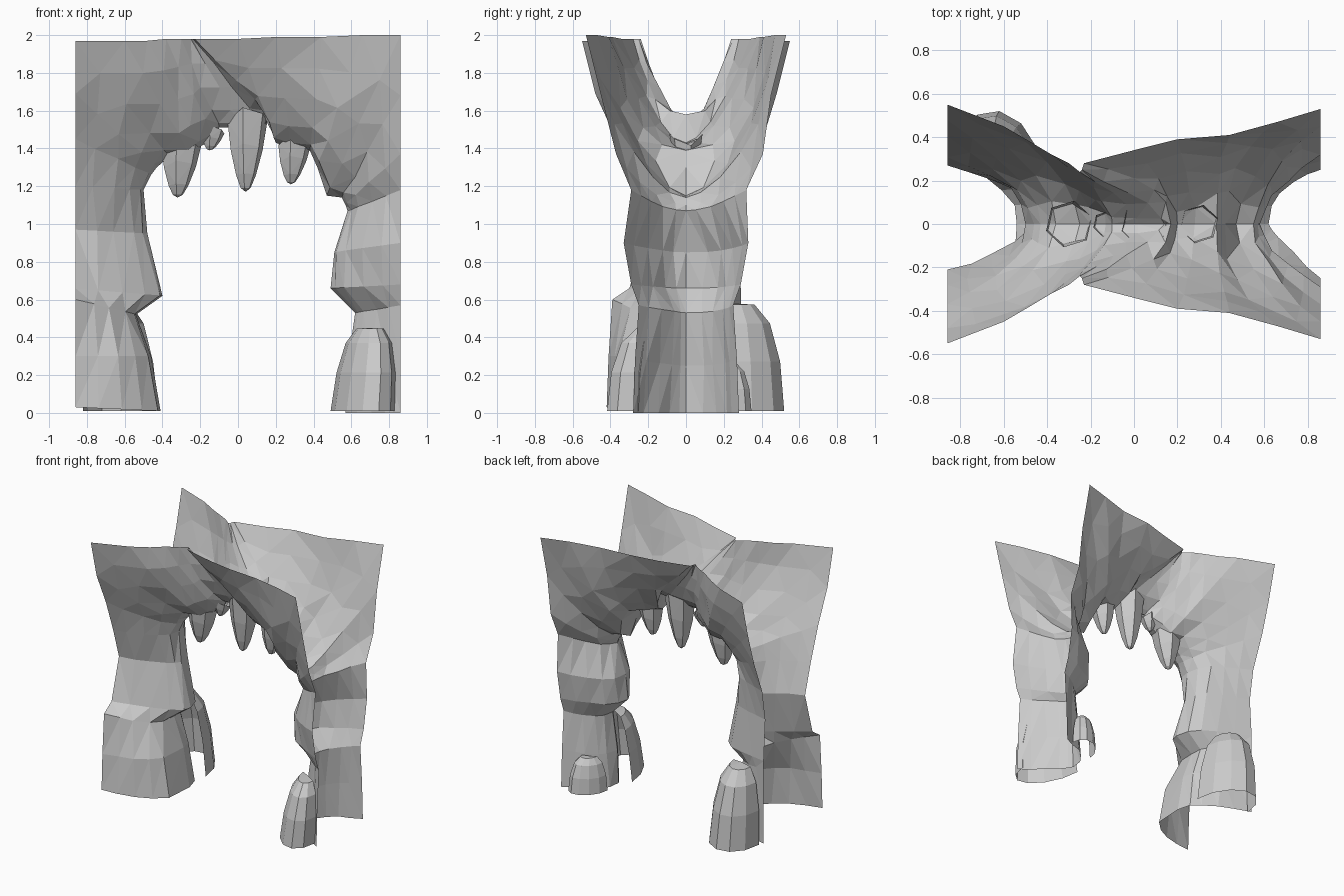
import bpy, bmesh, math, random
from mathutils import Vector

random.seed(4)
cube = bpy.data.objects.get("Cube")
if cube:
    bpy.data.objects.remove(cube, do_unlink=True)

rock = bpy.data.materials.new("grey rock")
rock.use_nodes = True
colour = (0.6, 0.6, 0.6, 1)
rock.diffuse_color = colour
rock.node_tree.nodes["Principled BSDF"].inputs["Base Color"].default_value = colour


def add_grid(name, rows, tip=None):
    """Skin a list of point rows with flat triangles, optionally closing on a tip."""
    bm = bmesh.new()
    verts = [[bm.verts.new(p) for p in row] for row in rows]
    for low, high in zip(verts, verts[1:]):
        for i in range(len(low) - 1):
            bm.faces.new((low[i], low[i + 1], high[i + 1], high[i]))
    if tip is not None:
        end = bm.verts.new(tip)
        for a, b in zip(verts[-1], verts[-1][1:]):
            bm.faces.new((a, b, end))
    bmesh.ops.remove_doubles(bm, verts=bm.verts, dist=0.0005)
    bmesh.ops.triangulate(bm, faces=bm.faces)
    bmesh.ops.recalc_face_normals(bm, faces=bm.faces)
    mesh = bpy.data.meshes.new(name)
    bm.to_mesh(mesh)
    bm.free()
    mesh.materials.append(rock)
    obj = bpy.data.objects.new(name, mesh)
    bpy.context.collection.objects.link(obj)
    return obj


# Stations along the arch: ridge x, ridge z, rim x, rim z, rim half width,
# and a curve power: low is boxy, high is pointed
box, wide, round_, sharp, thin = .2, .37, .57, .65, .8
right_leg = [
    (-.41, .01, -.86, .03, .42, box), (-.46, .3, -.86, .3, .41, box),
    (-.54, .52, -.86, .6, .39, wide), (-.4, .62, -.86, .66, .3, round_),
    (-.48, .95, -.86, .97, .21, round_), (-.5, 1.18, -.86, 1.2, .28, wide)]
crown = [
    (-.46, 1.26, -.86, 1.45, .37, round_), (-.43, 1.3, -.86, 1.69, .48, round_),
    (-.36, 1.36, -.86, 1.97, .55, round_), (-.25, 1.36, -.6, 1.97, .45, round_),
    (-.2, 1.41, -.48, 1.97, .38, round_), (-.13, 1.45, -.38, 1.98, .32, sharp),
    (-.1, 1.51, -.3, 1.98, .28, sharp), (.02, 1.51, -.25, 1.98, .24, sharp),
    (.14, 1.52, -.24, 1.98, .25, sharp), (.17, 1.58, -.23, 1.98, .28, wide),
    (.2, 1.43, 0, 1.98, .34, round_), (.28, 1.4, .2, 1.99, .39, round_),
    (.38, 1.39, .44, 1.99, .41, wide), (.42, 1.3, .66, 2, .47, wide),
    (.47, 1.15, .86, 2, .53, round_), (.55, 1.14, .86, 1.68, .45, round_),
    (.57, 1.1, .86, 1.37, .37, round_)]
left_leg = [
    (.58, 1.07, .86, 1.18, .29, round_), (.51, .85, .86, .9, .33, round_),
    (.49, .66, .86, .68, .29, round_), (.62, .53, .86, .57, .25, thin),
    (.58, .25, .86, .28, .27, thin), (.57, 0, .86, 0, .28, thin)]
steps = (0, .28, .55, .8, .95)


def arch_row(station):
    """Curved section from the front rim, round the ridge, to the back rim."""
    rx, rz, ex, ez, width, power = station
    ridge, rim = Vector((rx, 0, rz)), Vector((ex, 0, ez))
    back, back_power = width, power
    if ez < 1.1:
        # The backs of both legs are fuller than their fronts
        back_power = wide
    if ez < .7:
        back = min(width, .29)
    elif .95 < ez < 1.5:
        back = max(width * 1.1, .27)

    def side(half, bend):
        points = []
        for t in steps:
            p = rim.lerp(ridge, t)
            p.y = half * (1 - t) ** bend
            if t > 0:
                p += Vector((random.uniform(-1, 1), random.uniform(-1, 1), 0)) * .01
            points.append(p)
        return points

    return side(-width, power) + [ridge] + side(back, back_power)[::-1]


add_grid("rock_arch", [arch_row(s) for s in right_leg + crown + left_leg])


def add_stalactite(name, x, tip, top, radius, lean):
    """Hollow hexagonal spike whose rim rises with the sloping walls."""
    rows = []
    for t, r in ((0, 1), (.4, .8), (.75, .5), (.94, .25)):
        ring = []
        for k in range(7):
            a = math.tau * k / 6 + .3
            y = radius * r * math.sin(a)
            ring.append((x + lean * (1 - t) + radius * r * math.cos(a), y,
                         top + (tip - top) * t + (1 - t) * abs(y)))
        rows.append(ring)
    add_grid(name, rows, (x, 0, tip))


add_stalactite("right_stalactite", -.32, 1.14, 1.38, .11, .02)
add_stalactite("small_stalactite", -.15, 1.39, 1.46, .06, .02)
add_stalactite("middle_stalactite", .04, 1.17, 1.51, .11, .01)
add_stalactite("left_stalactite", .28, 1.21, 1.39, .09, .02)


def add_boulder(name, x, y, half, depth, height, lean, slant):
    """Half dome leaning on a leg, its open side slanted along the leg wall."""
    rows = []
    for z, r in ((0, 1), (.45, .92), (.8, .72), (.97, .42)):
        row = []
        for k in range(7):
            a = math.pi * k / 6
            across = half * r * math.cos(a)
            row.append((x + lean * z + across,
                        y + slant * across + depth * r * math.sin(a),
                        .01 + height * z))
        rows.append(row)
    add_grid(name, rows, (x + lean, y, height))


add_boulder("left_front_boulder", .66, -.15, .17, -.25, .45, .04, -.6)
add_boulder("left_back_boulder", .67, .21, .12, .13, .26, 0, .4)
add_boulder("right_back_boulder", -.62, .25, .2, .27, .58, -.03, -.2)
